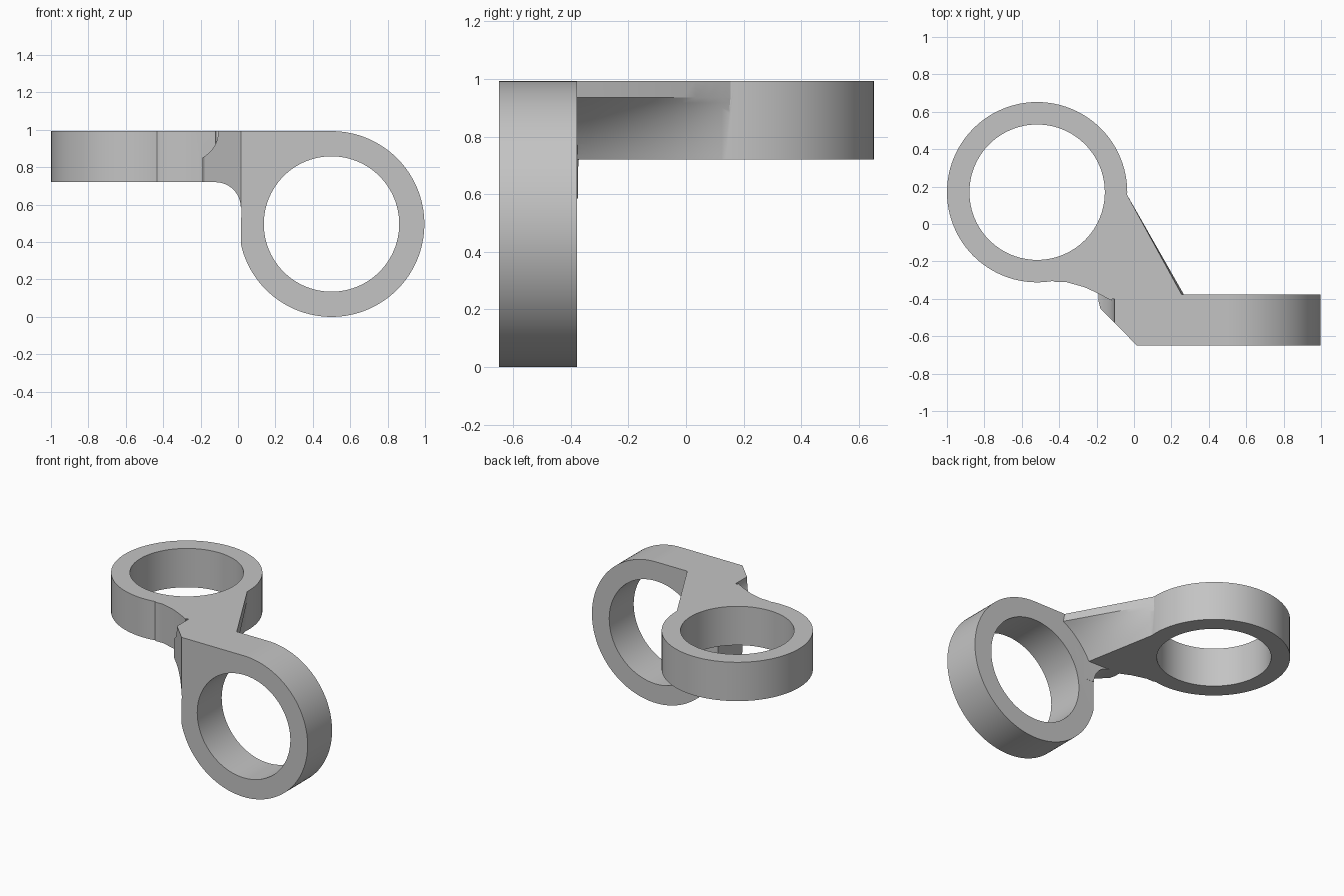
import bpy, bmesh, math

if "Cube" in bpy.data.objects:
    bpy.data.objects.remove(bpy.data.objects["Cube"])

TOP, BOT = 0.993, 0.72          # height band of the flat ring and web
Y0, Y1 = -0.65, -0.378          # depth band of the upright ring
CX, CZ, R = 0.5, 0.4965, 0.4965   # upright ring centre and radius
BX, BY = -0.518, 0.17           # flat ring centre

grey = bpy.data.materials.new("light_grey")
grey.diffuse_color = (0.55, 0.55, 0.55, 1)
grey.use_nodes = True
grey.node_tree.nodes["Principled BSDF"].inputs["Base Color"].default_value = grey.diffuse_color


def make(name, bm):
    bmesh.ops.recalc_face_normals(bm, faces=bm.faces)
    me = bpy.data.meshes.new(name)
    bm.to_mesh(me)
    bm.free()
    ob = bpy.data.objects.new(name, me)
    bpy.context.collection.objects.link(ob)
    me.materials.append(grey)
    return ob


def prism(name, pts, a, b, axis="z"):
    """Extrude a 2D outline between a and b along z or y."""
    bm = bmesh.new()
    put = (lambda p, h: (p[0], p[1], h)) if axis == "z" else (lambda p, h: (p[0], h, p[1]))
    lo = [bm.verts.new(put(p, a)) for p in pts]
    hi = [bm.verts.new(put(p, b)) for p in pts]
    bm.faces.new(lo)
    bm.faces.new(hi)
    n = len(pts)
    for i in range(n):
        j = (i + 1) % n
        bm.faces.new((lo[i], lo[j], hi[j], hi[i]))
    return make(name, bm)


def arc(cx, cy, r, a0, a1, n):
    return [(cx + r * math.cos(math.radians(a0 + (a1 - a0) * i / n)),
             cy + r * math.sin(math.radians(a0 + (a1 - a0) * i / n))) for i in range(n + 1)]


def combine(target, other, op):
    bpy.context.view_layer.objects.active = target
    mod = target.modifiers.new("bool", "BOOLEAN")
    mod.operation, mod.solver, mod.object = op, "EXACT", other
    bpy.ops.object.modifier_apply(modifier=mod.name)
    bpy.data.objects.remove(other)


# upright ring with its squared upper-left corner
outline = [(0.018, TOP)] + arc(CX, CZ, R, 90, -167, 90) + [(0.018, 0.61)]
bracket = prism("double_ring_bracket", outline, Y0, Y1, "y")
combine(bracket, prism("upright_hole", arc(CX, CZ, 0.362, 0, 360, 96)[:-1], -0.8, -0.2, "y"),
        "DIFFERENCE")

# flat ring
flat_ring = prism("flat_ring", arc(BX, BY, 0.482, 0, 360, 96)[:-1], BOT, TOP)
combine(flat_ring, prism("flat_hole", arc(BX, BY, 0.362, 0, 360, 96)[:-1], 0.5, 1.2),
        "DIFFERENCE")

# web: lofts from the upright ring's curved shoulder to the flat ring's side
N, ROWS = 12, 12
zs = [BOT + (0.935 - BOT) * i / N for i in range(N + 1)]
start = [(-0.12, BOT)] + [(CX - math.sqrt(R * R - (z - CZ) ** 2), z) for z in zs]
start += [(0.255, TOP), (-0.12, TOP)]
end = [(-0.40, -0.30)] + [(-0.045, 0.17)] * (N + 2) + [(-0.40, -0.30)]
bm = bmesh.new()
rows = [[bm.verts.new((x, -0.40, z)) for x, z in start]]
for k in range(ROWS + 1):
    t = k / ROWS
    rows.append([bm.verts.new((x + (e[0] - x) * t, Y1 + (e[1] - Y1) * t, z))
                 for (x, z), e in zip(start, end)])
for a, b in zip(rows, rows[1:]):
    for i in range(len(a)):
        j = (i + 1) % len(a)
        bm.faces.new((a[i], a[j], b[j], b[i]))
bm.faces.new(rows[0])
bm.faces.new(rows[-1])
web = make("web", bm)

# straight shoulder on the outer side of the web
shoulder = prism("shoulder", [(-0.45, -0.295), (-0.42, -0.311), (-0.33, -0.308), (-0.19, -0.372),
                              (-0.12, -0.41), (-0.10, -0.30), (-0.30, -0.20)], BOT, TOP)

# corner lump: scooped above, filleted below, clipped by a diagonal face
profile = [(0.1, TOP)] + arc(-0.265, TOP, 0.16, 0, -62, 10) + [(-0.19, 0.81), (-0.19, BOT)]
profile += arc(-0.12, 0.585, 0.135, 90, 0, 12) + [(0.1, 0.585)]
lump = prism("corner_lump", profile, -0.8, -0.2, "y")
clip = prism("clip", [(0.016, Y0), (0.1, Y0), (0.1, Y1), (-0.2, -0.370), (-0.18, -0.452)], 0.4, 1.2)
combine(lump, clip, "INTERSECT")

for part in (lump, web, shoulder, flat_ring):
    combine(bracket, part, "UNION")

bpy.ops.object.select_all(action="DESELECT")
bracket.select_set(True)
bpy.context.view_layer.objects.active = bracket
bpy.ops.object.shade_smooth_by_angle(angle=math.radians(25))
